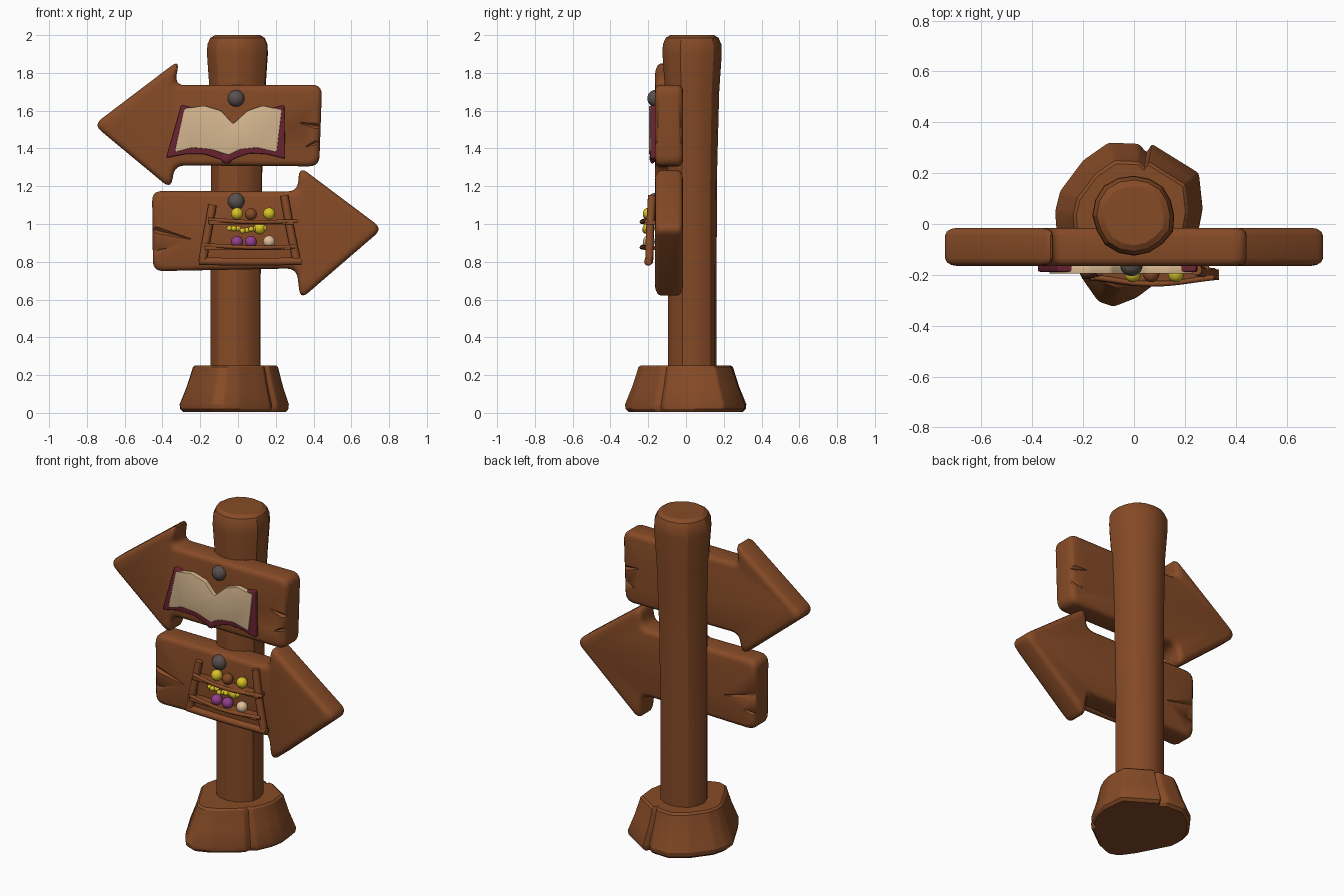
import bpy, bmesh, math, random
from mathutils import Vector

random.seed(4)
if "Cube" in bpy.data.objects:
    bpy.data.objects.remove(bpy.data.objects["Cube"])


def material(name, rgb):
    m = bpy.data.materials.new(name)
    m.use_nodes = True
    m.diffuse_color = (*rgb, 1)
    m.node_tree.nodes["Principled BSDF"].inputs["Base Color"].default_value = (*rgb, 1)
    return m


WOOD = material("brown wood", (0.24, 0.07, 0.02))
MAROON = material("maroon cover", (0.15, 0.018, 0.032))
CREAM = material("cream paper", (0.68, 0.48, 0.28))
IRON = material("grey iron", (0.1, 0.08, 0.075))
YELLOW = material("yellow", (0.7, 0.55, 0.02))
PURPLE = material("purple", (0.29, 0.05, 0.26))
PEACH = material("peach", (0.75, 0.52, 0.33))


def finish(bm, name, mat, angle=35):
    bmesh.ops.recalc_face_normals(bm, faces=bm.faces)
    me = bpy.data.meshes.new(name)
    bm.to_mesh(me)
    bm.free()
    ob = bpy.data.objects.new(name, me)
    bpy.context.collection.objects.link(ob)
    me.materials.append(mat)
    bpy.ops.object.select_all(action="DESELECT")
    ob.select_set(True)
    bpy.context.view_layer.objects.active = ob
    bpy.ops.object.shade_smooth_by_angle(angle=math.radians(angle))
    return ob


def loft(name, rings, mat, angle=35):
    """Skin rings of equal length and cap both ends."""
    bm = bmesh.new()
    loops = [[bm.verts.new(p) for p in ring] for ring in rings]
    n = len(loops[0])
    for a, b in zip(loops, loops[1:]):
        for i in range(n):
            j = (i + 1) % n
            bm.faces.new((a[i], a[j], b[j], b[i]))
    bm.faces.new(loops[0])
    bm.faces.new(loops[-1])
    return finish(bm, name, mat, angle)


def inset(points, d):
    """Move a counter-clockwise outline inwards with mitred corners."""
    out = []
    for i, p in enumerate(points):
        a = (p - points[i - 1]).normalized()
        b = (points[(i + 1) % len(points)] - p).normalized()
        na, nb = Vector((-a.y, a.x)), Vector((-b.y, b.x))
        out.append(p + (na + nb) * d / (1 + na.dot(nb)))
    return out


def rounded(points, radius, steps=5):
    out = []
    for i, p in enumerate(points):
        q, r = points[i - 1] - p, points[(i + 1) % len(points)] - p
        a = p + q.normalized() * min(radius, q.length * 0.45)
        b = p + r.normalized() * min(radius, r.length * 0.45)
        for k in range(steps + 1):
            t = k / steps
            out.append(a * (1 - t) ** 2 + p * 2 * t * (1 - t) + b * t * t)
    return out


def slab(name, outline, front, back, soft, radius, mat):
    """Upright plate with rounded corners and softened rims."""
    pts = [Vector(p) for p in outline]
    if sum(p.x * q.y - p.y * q.x for p, q in zip(pts, pts[1:] + pts[:1])) < 0:
        pts.reverse()
    arc = [(soft * (1 - math.sin(a)), soft * (1 - math.cos(a)))
           for a in (0, math.pi / 6, math.pi / 3, math.pi / 2)]
    levels = [(d, front + y) for d, y in arc] + [(d, back - y) for d, y in reversed(arc)]
    rings = [[(p.x, y, p.y) for p in rounded(inset(pts, d), radius)] for d, y in levels]
    return loft(name, rings, mat)


def crack(board, start, end, y, size):
    """Cut a tapering groove into a board."""
    bm = bmesh.new()
    bmesh.ops.create_cone(bm, cap_ends=True, segments=4, radius1=size, radius2=size * 0.1,
                          depth=(Vector(end) - Vector(start)).length)
    cutter = finish(bm, "crack_cutter", WOOD)
    s, e = Vector((start[0], y, start[1])), Vector((end[0], y, end[1]))
    cutter.location = (s + e) / 2
    cutter.rotation_euler = (e - s).to_track_quat("Z", "Y").to_euler()
    cutter.hide_render = True
    mod = board.modifiers.new("crack", "BOOLEAN")
    mod.operation, mod.object, mod.solver = "DIFFERENCE", cutter, "EXACT"
    bpy.context.view_layer.objects.active = board
    bpy.ops.object.modifier_apply(modifier=mod.name)
    bpy.data.objects.remove(cutter)


def ball(name, x, y, z, r, mat, flat=1):
    bm = bmesh.new()
    bmesh.ops.create_uvsphere(bm, u_segments=20, v_segments=12, radius=r)
    for v in bm.verts:
        v.co = (v.co.x + x, v.co.y * flat + y, v.co.z + z)
    return finish(bm, name, mat, 60)


def rod(name, points, r, mat):
    cu = bpy.data.curves.new(name, "CURVE")
    cu.dimensions, cu.bevel_depth, cu.bevel_resolution, cu.use_fill_caps = "3D", r, 3, True
    cu.resolution_u = 6
    sp = cu.splines.new("BEZIER")
    sp.bezier_points.add(len(points) - 1)
    for bp, p in zip(sp.bezier_points, points):
        bp.co = p
        bp.handle_left_type = bp.handle_right_type = "AUTO"
    cu.materials.append(mat)
    ob = bpy.data.objects.new(name, cu)
    bpy.context.collection.objects.link(ob)


# Post: hewn facets, flaring slightly towards the top
sides = 16
wobble = [random.uniform(0.96, 1.03) for _ in range(sides)]
profile = [(0.1, 0.133, -0.01), (0.7, 0.133, -0.01), (1.3, 0.137, -0.005), (1.7, 0.148, 0),
           (1.9, 0.162, 0), (1.95, 0.16, 0), (1.985, 0.145, 0), (2.0, 0.12, 0)]
loft("post", [[(cx + r * w * math.cos(math.tau * i / sides),
                0.033 + r * w * math.sin(math.tau * i / sides), z)
               for i, w in enumerate(wobble)] for z, r, cx in profile], WOOD, 22)

# Base: tapered rough stump with a few splits
foot = [Vector(p) for p in [(-0.08, -0.325), (0.01, -0.29), (0.09, -0.23), (0.17, -0.17),
                            (0.175, -0.13), (0.21, -0.12), (0.255, -0.02), (0.27, 0.06),
                            (0.255, 0.2), (0.07, 0.315), (0.05, 0.28), (0.02, 0.315),
                            (-0.1, 0.32), (-0.2, 0.25), (-0.29, 0.13), (-0.31, 0.05),
                            (-0.305, -0.02), (-0.2, -0.22), (-0.14, -0.305)]]
loft("base", [[(p.x * s + 0.01 * (1 - s), p.y * s, z) for p in rounded(foot, 0.012, 2)]
              for z, s in [(0.005, 0.94), (0.02, 0.99), (0.045, 1), (0.14, 0.88), (0.22, 0.8),
                           (0.242, 0.78), (0.252, 0.74)]], WOOD, 28)

# Arrow boards
FRONT, BACK = -0.165, -0.015
upper = slab("upper_arrow_board",
             [(-0.765, 1.525), (-0.31, 1.87), (-0.335, 1.735), (0.445, 1.737), (0.43, 1.305),
              (-0.335, 1.31), (-0.355, 1.185)], FRONT, BACK, 0.03, 0.055, WOOD)
lower = slab("lower_arrow_board",
             [(0.765, 0.975), (0.325, 1.305), (0.315, 1.172), (-0.455, 1.175), (-0.45, 0.75),
              (0.31, 0.765), (0.33, 0.6)], FRONT, BACK, 0.03, 0.055, WOOD)
for board, start, end in [(upper, (0.46, 1.51), (0.33, 1.535)), (upper, (0.46, 1.45), (0.36, 1.41)),
                          (lower, (-0.48, 0.98), (-0.25, 0.92)), (lower, (-0.47, 0.85), (-0.38, 0.87))]:
    for y in (FRONT, BACK):
        crack(board, start, end, y, 0.022)

# Open book
slab("book_cover",
     [(-0.3, 1.63), (-0.38, 1.35), (-0.28, 1.37), (-0.18, 1.37), (-0.1, 1.345), (-0.06, 1.325),
      (-0.01, 1.35), (0.06, 1.375), (0.15, 1.37), (0.25, 1.345), (0.245, 1.63), (0.13, 1.6),
      (-0.026, 1.52), (-0.18, 1.6)], -0.188, FRONT + 0.01, 0.006, 0.012, MAROON)
slab("book_pages",
     [(-0.285, 1.61), (-0.335, 1.38), (-0.24, 1.405), (-0.14, 1.395), (-0.05, 1.365),
      (0.01, 1.395), (0.1, 1.405), (0.205, 1.38), (0.232, 1.605), (0.13, 1.627), (0.05, 1.6),
      (-0.026, 1.53), (-0.09, 1.6), (-0.18, 1.627)], -0.195, FRONT, 0.003, 0.012, CREAM)
ball("book_spine_end", -0.06, -0.178, 1.35, 0.03, MAROON, 0.5)

# Nails
for part, z in (("upper_nail", 1.665), ("lower_nail", 1.12)):
    ball(part, -0.01, FRONT, z, 0.044, IRON, 0.9)

# Display rack: leaning uprights, sill, shelves and bowed rails
rod("rack_right_upright", [(-0.135, -0.18, 1.1), (-0.16, -0.19, 0.96), (-0.188, -0.195, 0.8)], 0.022, WOOD)
rod("rack_left_upright", [(0.245, -0.18, 1.15), (0.275, -0.19, 0.98), (0.312, -0.195, 0.8)], 0.022, WOOD)
rod("rack_sill", [(-0.205, -0.195, 0.803), (0.07, -0.2, 0.8), (0.335, -0.2, 0.803)], 0.021, WOOD)
for label, z, x0, x1 in (("upper", 1.015, -0.155, 0.315), ("lower", 0.88, -0.175, 0.3)):
    rod(label + "_rail", [(x0, -0.21, z + 0.008), (0.07, -0.235, z - 0.004), (x1, -0.21, z)], 0.011, WOOD)
    slab(label + "_shelf", [(x0, z - 0.018), (x1 - 0.02, z - 0.018), (x1 - 0.02, z + 0.004),
                            (x0, z + 0.004)], -0.225, FRONT + 0.01, 0.004, 0.004, WOOD)

# Goods on the rack
for i, (x, z, mat) in enumerate([(-0.005, 1.055, YELLOW), (0.068, 1.052, WOOD), (0.165, 1.055, YELLOW),
                                 (0.115, 0.977, YELLOW), (-0.005, 0.905, PURPLE),
                                 (0.068, 0.905, PURPLE), (0.165, 0.907, PEACH)]):
    ball("rack_ball_%d" % (i + 1), x, -0.197, z, 0.032, mat)
for i in range(9):
    ball("small_bead_%d" % (i + 1), -0.045 + i * 0.023, -0.205 - 0.01 * (i % 2),
         0.968 + random.uniform(-0.008, 0.012), 0.015, YELLOW)
